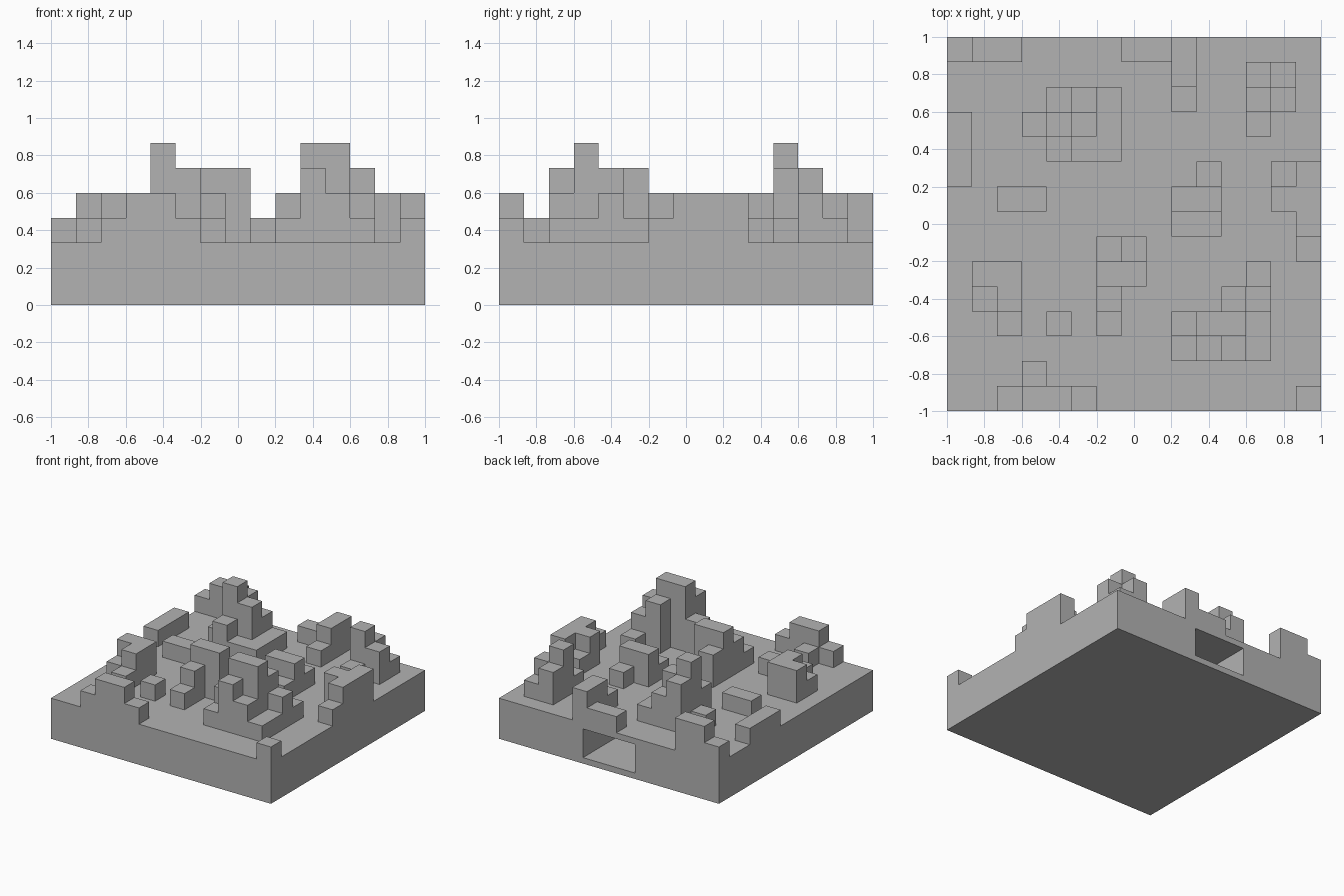
import bpy
import bmesh
from mathutils import Vector

CELL = 2 / 15          # width of one grid block
GROUND = CELL * 2.5    # thickness of the base slab
LEVELS = ".abcd"       # letter -> number of stacked blocks

old = bpy.data.objects.get("Cube")
if old:
    bpy.data.objects.remove(old, do_unlink=True)

grey = bpy.data.materials.new("plain_grey")
grey.use_nodes = True
colour = (0.45, 0.45, 0.45, 1)
grey.diffuse_color = colour
grey.node_tree.nodes["Principled BSDF"].inputs["Base Color"].default_value = colour


def add_object(name, bm):
    mesh = bpy.data.meshes.new(name)
    bm.to_mesh(mesh)
    bm.free()
    mesh.materials.append(grey)
    obj = bpy.data.objects.new(name, mesh)
    bpy.context.collection.objects.link(obj)


def make_slab():
    bm = bmesh.new()
    bmesh.ops.create_cube(bm, size=1)
    for v in bm.verts:
        v.co = Vector((v.co.x * 2, v.co.y * 2, (v.co.z + 0.5) * GROUND))
    # rectangular socket in the back
    back = max(bm.faces, key=lambda f: f.calc_center_median().y)
    rim = bmesh.ops.extrude_discrete_faces(bm, faces=[back])["faces"][0]
    mid = GROUND / 2
    for v in rim.verts:
        v.co.x *= 0.236
        v.co.z = mid + (v.co.z - mid) * 0.707
    floor = bmesh.ops.extrude_discrete_faces(bm, faces=[rim])["faces"][0]
    for v in floor.verts:
        v.co.y -= 0.6
    add_object("base_slab", bm)


def make_cluster(name, col, row, layout):
    """Stacked blocks; layout rows run from back to front."""
    rows = layout.split()[::-1]
    height = {(col + i, row + j): LEVELS.index(c)
              for j, line in enumerate(rows) for i, c in enumerate(line)}
    bm = bmesh.new()

    def quad(corners):
        bm.faces.new([bm.verts.new((x * CELL - 1, y * CELL - 1, GROUND + z * CELL))
                      for x, y, z in corners])

    for (x, y), top in height.items():
        if not top:
            continue
        ring = [(x, y), (x + 1, y), (x + 1, y + 1), (x, y + 1)]
        quad([(*p, top) for p in ring])
        # walls only where the neighbour is lower
        neighbours = [(x, y - 1), (x + 1, y), (x, y + 1), (x - 1, y)]
        for k, near in enumerate(neighbours):
            p, q = ring[k], ring[(k + 1) % 4]
            for z in range(height.get(near, 0), top):
                quad([(*p, z), (*q, z), (*q, z + 1), (*p, z + 1)])
    bmesh.ops.remove_doubles(bm, verts=bm.verts[:], dist=0.001)
    bmesh.ops.dissolve_limit(bm, angle_limit=0.01, verts=bm.verts[:], edges=bm.edges[:])
    add_object(name, bm)


make_slab()

# back half
make_cluster("back_corner_wall", 0, 14, "abb")
make_cluster("back_edge_wall", 7, 12, "aab ..b ..a")
make_cluster("tall_back_tower", 3, 10, ".cba adca .baa")
make_cluster("side_edge_wall", 0, 9, "a a a")
make_cluster("low_wall", 2, 8, "aa")
make_cluster("stepped_back_tower", 12, 11, "ba cb a.")
make_cluster("middle_steps", 9, 7, ".a bb aa")
make_cluster("side_edge_tower", 13, 6, "ab bb .b .a")

# front half
make_cluster("centre_tower", 6, 3, "ba cc b. a.")
make_cluster("corner_steps", 1, 3, "bb ab .a")
make_cluster("single_block", 4, 3, "a")
make_cluster("tall_front_tower", 9, 2, "...a ..cb bdda acba")
make_cluster("front_edge_wall", 2, 0, ".a.. abba")
make_cluster("front_corner_block", 14, 0, "a")
